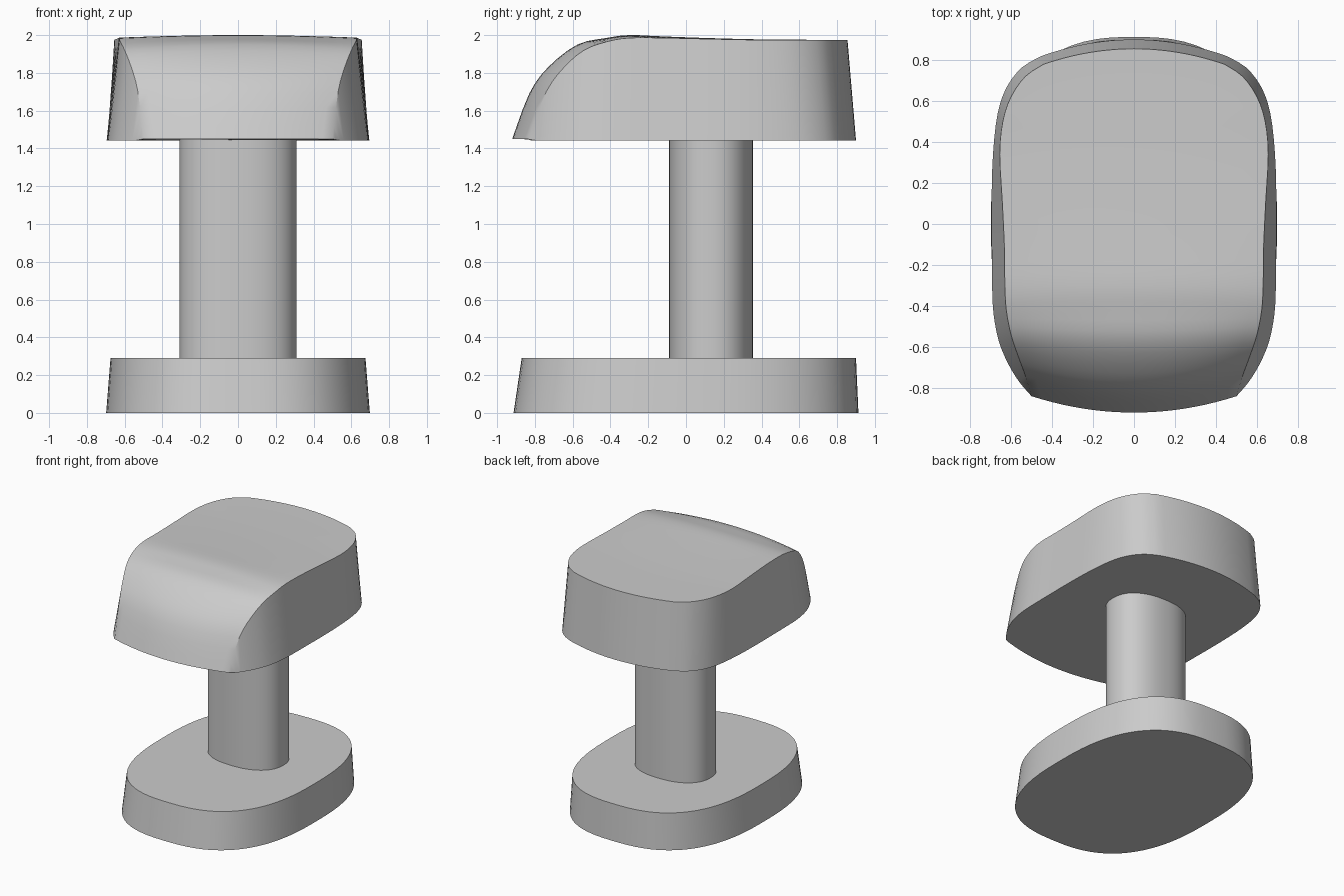
import bpy, math

if "Cube" in bpy.data.objects:
    bpy.data.objects.remove(bpy.data.objects["Cube"])


def finish(name, verts, faces, angle=40):
    me = bpy.data.meshes.new(name)
    me.from_pydata(verts, [], faces)
    me.validate()
    ob = bpy.data.objects.new(name, me)
    bpy.context.collection.objects.link(ob)
    bpy.ops.object.select_all(action='DESELECT')
    ob.select_set(True)
    bpy.context.view_layer.objects.active = ob
    bpy.ops.object.mode_set(mode='EDIT')
    bpy.ops.mesh.select_all(action='SELECT')
    bpy.ops.mesh.remove_doubles(threshold=0.0005)
    bpy.ops.mesh.normals_make_consistent(inside=False)
    bpy.ops.object.mode_set(mode='OBJECT')
    bpy.ops.object.shade_smooth_by_angle(angle=math.radians(angle))
    return ob


def superellipse(a, b, p, cy, z, n=72):
    pts = []
    for i in range(n):
        t = 2 * math.pi * i / n
        c, s = math.cos(t), math.sin(t)
        pts.append((a * math.copysign(abs(c) ** (2 / p), c),
                    cy + b * math.copysign(abs(s) ** (2 / p), s), z))
    return pts


def block(name, low, high):
    n = len(low)
    faces = [(i, (i + 1) % n, n + (i + 1) % n, n + i) for i in range(n)]
    faces += [tuple(range(n))[::-1], tuple(range(n, 2 * n))]
    return finish(name, low + high, faces)


def spline(rows, sub):
    # Catmull-Rom through rows of numbers
    out = []
    for i in range(len(rows) - 1):
        p = [rows[max(0, min(len(rows) - 1, i + k))] for k in (-1, 0, 1, 2)]
        for s in range(sub):
            t = s / sub
            out.append([0.5 * (2 * b + (c - a) * t + (2 * a - 5 * b + 4 * c - d) * t * t
                               + (3 * b - a - 3 * c + d) * t ** 3)
                        for a, b, c, d in zip(*p)])
    return out + [rows[-1]]


# Foot plate and column
block("base", superellipse(0.698, 0.913, 2.6, 0.0, 0.0),
      superellipse(0.675, 0.885, 2.6, 0.015, 0.29))
block("post", superellipse(0.31, 0.222, 2.3, 0.132, 0.28),
      superellipse(0.31, 0.222, 2.3, 0.132, 1.46))

# Seat rows, front to back:
# centre y, centre z, edge half width, edge y, edge z, underside half width, underside y
ROWS = [
    (-0.92, 1.45, 0.500, -0.84, 1.45, 0.500, -0.84),
    (-0.83, 1.69, 0.530, -0.74, 1.70, 0.560, -0.77),
    (-0.73, 1.83, 0.565, -0.645, 1.83, 0.615, -0.68),
    (-0.575, 1.95, 0.600, -0.54, 1.92, 0.660, -0.57),
    (-0.42, 1.985, 0.623, -0.42, 1.965, 0.685, -0.44),
    (-0.30, 2.00, 0.630, -0.30, 1.985, 0.692, -0.31),
    (-0.12, 1.993, 0.632, -0.12, 1.985, 0.694, -0.12),
    (0.10, 1.985, 0.642, 0.10, 1.98, 0.695, 0.10),
    (0.36, 1.978, 0.655, 0.34, 1.975, 0.688, 0.34),
    (0.56, 1.976, 0.640, 0.50, 1.975, 0.665, 0.54),
    (0.72, 1.975, 0.600, 0.62, 1.975, 0.620, 0.67),
    (0.81, 1.975, 0.530, 0.72, 1.975, 0.545, 0.765),
    (0.855, 1.975, 0.440, 0.78, 1.975, 0.450, 0.82),
]
rows = spline(ROWS, 3)
N = 20
us = [-1 + 2 * k / N for k in range(N + 1)]
verts, faces = [], []

# Seat upper surface
for yc, zc, w, ye, ze, wb, yb in rows:
    for u in us:
        f = 1 - u * u
        verts.append((u * w, ye + (yc - ye) * f, ze + (zc - ze) * f))
W, R = N + 1, len(rows)
faces += [(r * W + k, r * W + k + 1, (r + 1) * W + k + 1, (r + 1) * W + k)
          for r in range(R - 1) for k in range(N)]

# Seat side walls, back wall and underside
left, right = [], []
for side, store in ((-1, left), (1, right)):
    for row in rows:
        store.append(len(verts))
        verts.append((side * row[5], row[6], 1.45 if row is rows[0] else 1.443))
back = [left[-1]]
for u in us[1:-1]:
    back.append(len(verts))
    verts.append((u * 0.45, 0.82 + 0.08 * (1 - u * u), 1.443))
back.append(right[-1])
for r in range(R - 1):
    faces.append((r * W, (r + 1) * W, left[r + 1], left[r]))
    faces.append((r * W + N, right[r], right[r + 1], (r + 1) * W + N))
top = (R - 1) * W
faces += [(top + k, top + k + 1, back[k + 1], back[k]) for k in range(N)]
faces.append(tuple(left[1:] + back[1:-1] + right[:0:-1] + list(range(N, -1, -1))))
finish("seat", verts, faces, 35)
